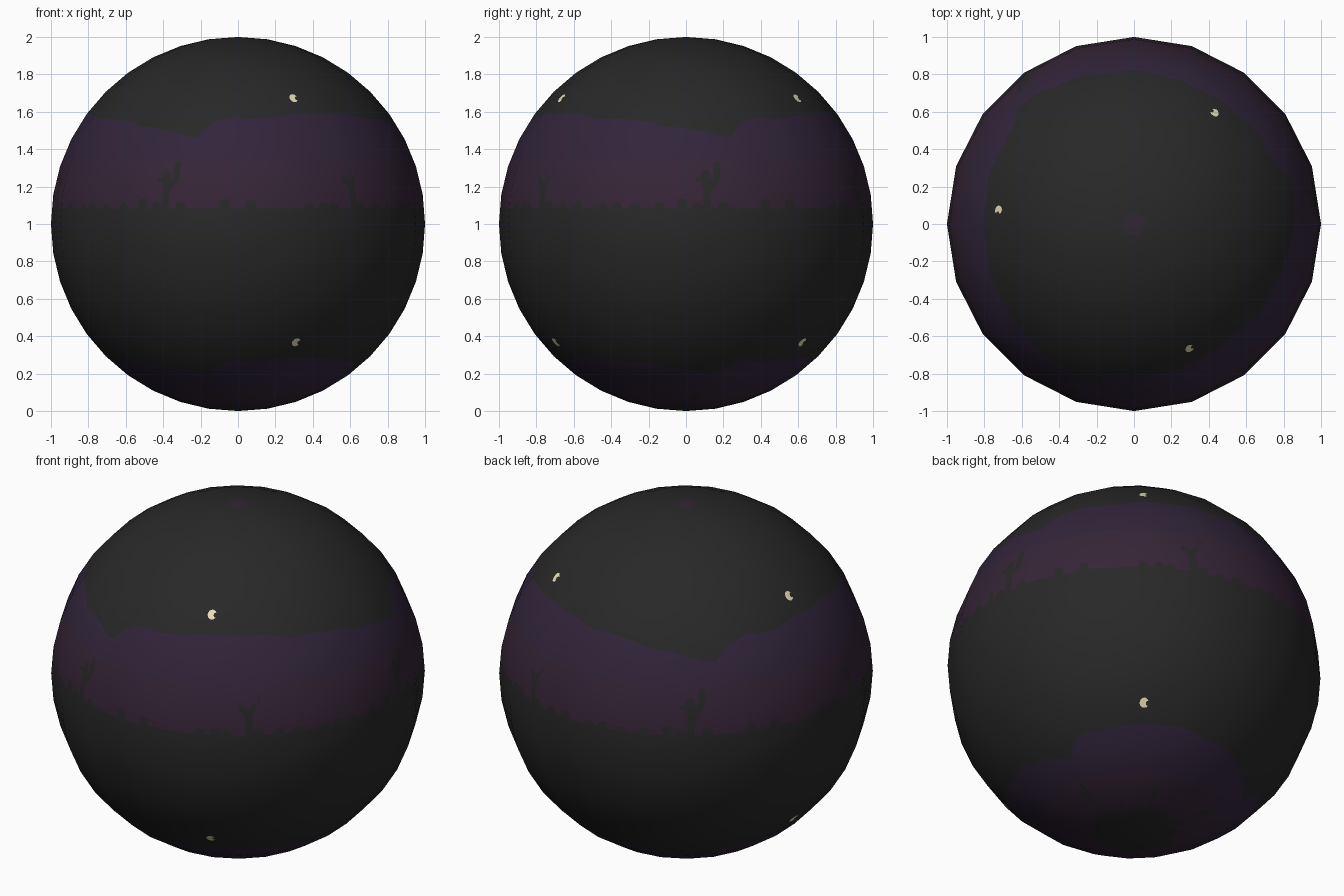
import bpy, bmesh, math
from mathutils import Vector
from mathutils.geometry import delaunay_2d_cdt

if "Cube" in bpy.data.objects:
    bpy.data.objects.remove(bpy.data.objects["Cube"])

# The painted night scene is laid out in degrees (longitude, latitude):
# it repeats every 120 degrees around and about 82 degrees upwards.
LON_STEP, LAT_STEP, LON0 = 120.0, 81.8, -150.0
FACET_LON, FACET_LAT = 18, 9          # 20 x 20 faceted ball
GROUND, SKY_SPLIT = 4.75, 20.0

# lower edge of the dark upper sky
CLOUD = [(-145.9, 34.3), (-133.7, 33.2), (-127.9, 31.4), (-121.2, 31.1), (-114, 29.7),
         (-108.7, 28.2), (-104.3, 27.5), (-101.8, 30.7), (-98.5, 33.3), (-90, 35.1),
         (-87.4, 34.1), (-78, 34.7), (-70, 35.8), (-52.4, 36.2), (-43.5, 35.8), (-34.7, 34.3)]

# strokes: lon, lat, lon, lat, radius
CACTI = [(-113.6, 4, -113.1, 12, 1.25), (-113.4, 12, -113.7, 15.5, 1.45),
         (-112.5, 11.2, -110.2, 13.8, 1.1), (-110.2, 13.8, -109.8, 18.3, 1.15),
         (-116.6, 13.8, -115.4, 13.8, 0.6),
         (-51, 4, -51.6, 12, 1.25), (-51.8, 11, -54, 13.8, 1.0),
         (-51.5, 12, -49.8, 14, 0.9), (-48.3, 15.8, -48, 17.2, 0.5)]
# bushes: lon, height above ground
BUSHES = [(-147, 1.4), (-142, 2), (-136, 1.6), (-128.2, 2), (-121.1, 3.2), (-116.5, 2),
          (-108.1, 2.2), (-94.3, 3.1), (-86, 2.8), (-67.2, 1.9), (-62.1, 2.2),
          (-58.6, 1.9), (-48.2, 2.2), (-42, 1.8), (-36, 2)]
STROKES = CACTI + [(x, GROUND + h - 1.7, x, GROUND + h - 1.69, 1.7) for x, h in BUSHES]
MOON = (-65.9, 42.4, 1.9, 1.6)        # centre and radii
BITE = (-64.3, 42.3, 1.0, 0.8)


def capsule(ax, ay, bx, by, r, n=7):
    d = math.atan2(by - ay, bx - ax)
    pts = []
    for cx, cy, start in ((bx, by, d - math.pi / 2), (ax, ay, d + math.pi / 2)):
        for i in range(n):
            t = start + math.pi * i / (n - 1)
            pts.append((cx + r * math.cos(t), cy + r * math.sin(t)))
    return pts


def ellipse(cx, cy, rx, ry, n=16):
    return [(cx + rx * math.cos(2 * math.pi * i / n), cy + ry * math.sin(2 * math.pi * i / n))
            for i in range(n)]


def in_stroke(x, y, s):
    a, b, p = Vector(s[0:2]), Vector(s[2:4]), Vector((x, y))
    t = max(0.0, min(1.0, (p - a).dot(b - a) / (b - a).length_squared))
    return (p - a - t * (b - a)).length < s[4] * 0.985


def in_ellipse(x, y, e):
    return ((x - e[0]) / e[2]) ** 2 + ((y - e[1]) / e[3]) ** 2 < 0.97


def cloud_edge(x):
    pts = [(CLOUD[-1][0] - LON_STEP, CLOUD[-1][1])] + CLOUD + [(CLOUD[0][0] + LON_STEP, CLOUD[0][1])]
    for (x0, y0), (x1, y1) in zip(pts, pts[1:]):
        if x0 <= x <= x1:
            return y0 + (y1 - y0) * (x - x0) / (x1 - x0)
    return 34.3


def paint(lon, lat):
    """Material index at a point: 0 dark, 1 upper sky, 2 lower sky, 3 moon."""
    x = (lon - LON0) % LON_STEP + LON0
    y = (lat + 35) % LAT_STEP - 35
    if in_ellipse(x, y, MOON) and not in_ellipse(x, y, BITE):
        return 3
    if y < GROUND or y > cloud_edge(x) or any(in_stroke(x, y, s) for s in STROKES):
        return 0
    return 1 if y > SKY_SPLIT else 2


def on_ball(lon, lat):
    """Place a map point on the flat facets of the ball."""
    def corner(i, j):
        a, b = math.radians(i * FACET_LON), math.radians(j * FACET_LAT)
        return Vector((math.cos(b) * math.cos(a), math.cos(b) * math.sin(a), 1 + math.sin(b)))
    i = max(-10, min(9, math.floor(lon / FACET_LON)))
    j = max(-10, min(9, math.floor(lat / FACET_LAT)))
    u, v = lon / FACET_LON - i, lat / FACET_LAT - j
    return corner(i, j).lerp(corner(i + 1, j), u).lerp(corner(i, j + 1).lerp(corner(i + 1, j + 1), u), v)


# Gather all cut lines on the flat map
verts, edges = [], []


def add_line(pts, closed=False):
    n = len(verts)
    verts.extend(Vector(p) for p in pts)
    edges.extend((n + i, n + i + 1) for i in range(len(pts) - 1))
    if closed:
        edges.append((n + len(pts) - 1, n))


for k in range(-10, 11):              # facet edges
    add_line([(k * FACET_LON, -90), (k * FACET_LON, 90)])
    add_line([(-180, k * FACET_LAT), (180, k * FACET_LAT)])
for m in (-1, 0, 1):                  # repeated scene
    dy = m * LAT_STEP
    for y in (GROUND, SKY_SPLIT):
        if abs(y + dy) < 90:
            add_line([(-180, y + dy), (180, y + dy)])
    add_line([(x + k * LON_STEP, y + dy) for k in range(-1, 4) for x, y in CLOUD])
    for k in range(-1, 3):
        shapes = [capsule(*s) for s in STROKES] + [ellipse(*MOON), ellipse(*BITE)]
        for pts in shapes:
            add_line([(x + k * LON_STEP, y + dy) for x, y in pts], True)

flat_verts, _, flat_faces = delaunay_2d_cdt(verts, edges, [], 0, 1e-5)[:3]

# Wrap the cut map around the ball
bm = bmesh.new()
inside = [abs(p.x) < 180.001 and abs(p.y) < 90.001 for p in flat_verts]
ball_verts = [bm.verts.new(on_ball(p.x, p.y)) if ok else None for p, ok in zip(flat_verts, inside)]
for f in flat_faces:
    if all(inside[i] for i in f):
        c = sum((flat_verts[i] for i in f), Vector((0, 0))) / len(f)
        face = bm.faces.new([ball_verts[i] for i in f])
        face.material_index = paint(c.x, c.y)
        face.smooth = True
bmesh.ops.remove_doubles(bm, verts=bm.verts, dist=1e-5)
bmesh.ops.dissolve_degenerate(bm, edges=bm.edges, dist=1e-6)
bmesh.ops.delete(bm, geom=[v for v in bm.verts if not v.link_faces], context='VERTS')

mesh = bpy.data.meshes.new("night_ball")
bm.to_mesh(mesh)
bm.free()
for name, col in (("dark_ground", (0.021, 0.021, 0.021)), ("upper_sky_violet", (0.031, 0.0185, 0.043)),
                  ("lower_sky_plum", (0.036, 0.0185, 0.038)), ("moon_cream", (0.87, 0.79, 0.52))):
    mat = bpy.data.materials.new(name)
    mat.diffuse_color = (*col, 1)
    mat.use_nodes = True
    mat.node_tree.nodes["Principled BSDF"].inputs["Base Color"].default_value = mat.diffuse_color
    mesh.materials.append(mat)
# round shading over the flat facets
mesh.normals_split_custom_set_from_vertices([(v.co - Vector((0, 0, 1))).normalized() for v in mesh.vertices])
ball = bpy.data.objects.new("night_ball", mesh)
bpy.context.collection.objects.link(ball)
